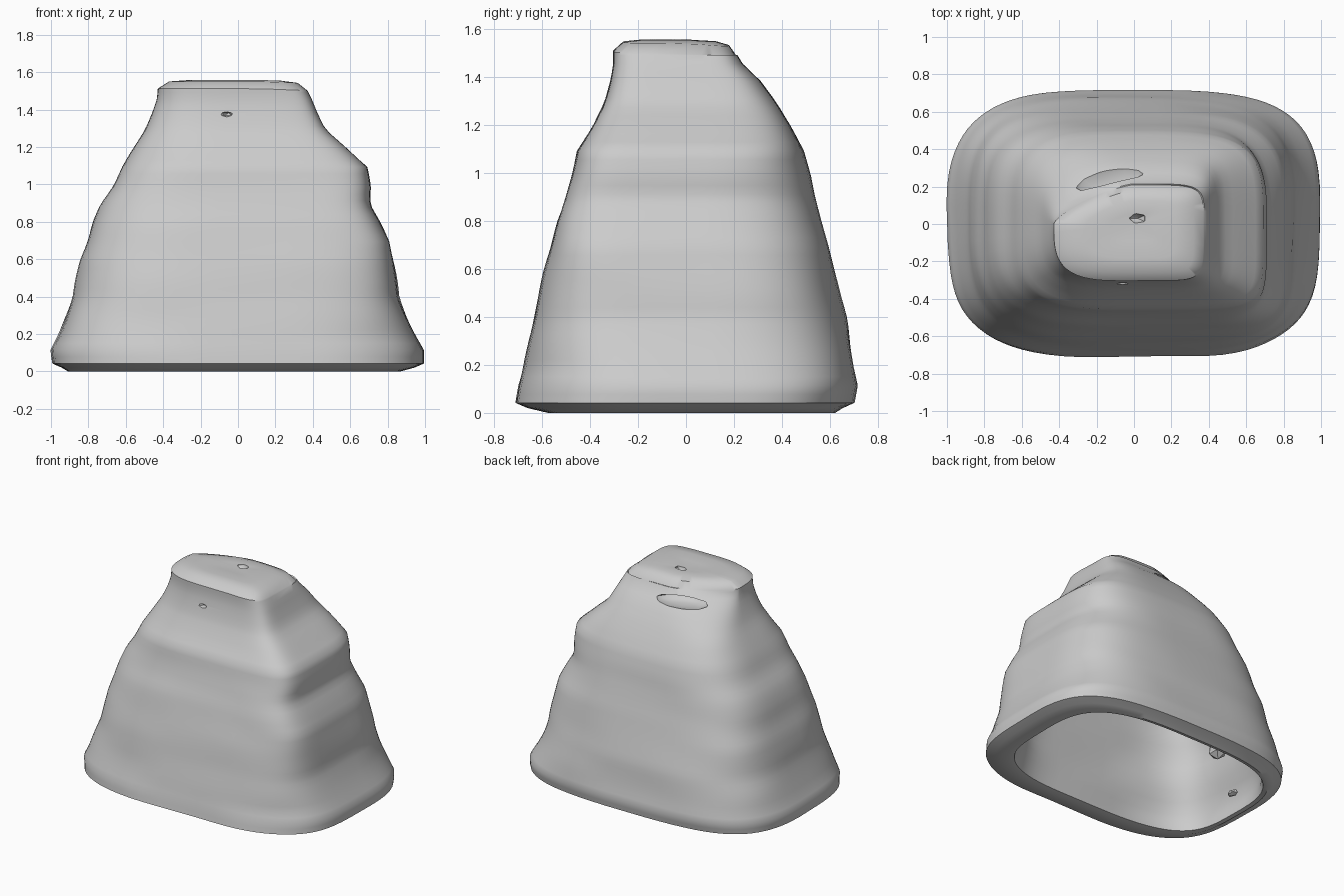
import bpy, bmesh, math
from mathutils import Vector, noise

cube = bpy.data.objects.get("Cube")
if cube:
    bpy.data.objects.remove(cube, do_unlink=True)

grey = bpy.data.materials.new("plain_grey")
grey.use_nodes = True
grey.diffuse_color = (0.6, 0.6, 0.6, 1)
bsdf = next(n for n in grey.node_tree.nodes if n.type == 'BSDF_PRINCIPLED')
bsdf.inputs["Base Color"].default_value = (0.6, 0.6, 0.6, 1)
bsdf.inputs["Roughness"].default_value = 0.8

SEG = 80
# height, then extents: -x, +x, -y, +y
LEVELS = [
    (0.05, 0.99, 0.99, 0.71, 0.70), (0.12, 1.00, 0.99, 0.70, 0.715),
    (0.20, 0.96, 0.95, 0.68, 0.70), (0.40, 0.885, 0.86, 0.635, 0.67),
    (0.60, 0.845, 0.83, 0.59, 0.62), (0.70, 0.81, 0.81, 0.565, 0.595),
    (0.80, 0.78, 0.76, 0.54, 0.565), (0.90, 0.74, 0.705, 0.505, 0.54),
    (1.00, 0.67, 0.71, 0.475, 0.52), (1.10, 0.62, 0.695, 0.455, 0.49),
    (1.20, 0.56, 0.585, 0.39, 0.44), (1.30, 0.50, 0.47, 0.34, 0.38),
    (1.40, 0.455, 0.42, 0.315, 0.305), (1.46, 0.435, 0.395, 0.305, 0.24),
    (1.51, 0.43, 0.37, 0.305, 0.21)]


def ramp(z, z0, z1, a, b):
    t = min(1, max(0, (z - z0) / (z1 - z0)))
    return a + (b - a) * t


def extents(z):
    z = min(max(z, LEVELS[0][0]), LEVELS[-1][0])
    for a, b in zip(LEVELS, LEVELS[1:]):
        if z <= b[0]:
            t = (z - a[0]) / (b[0] - a[0])
            return [p + (q - p) * t for p, q in zip(a[1:], b[1:])]


def section(z, height=None, inset=(0, 0, 0, 0), scale=1.0, wobble=0.012):
    """Rounded-box ring with its own corner sharpness in each quadrant."""
    h = z if height is None else height
    xl, xr, yf, yb = [e - i for e, i in zip(extents(z), inset)]
    pts = []
    for k in range(SEG):
        a = 2 * math.pi * (k + 0.5) / SEG
        c, s = math.cos(a), math.sin(a)
        if c > 0 and s < 0:
            n = ramp(z, 0.2, 0.9, 3.5, 6.5)
        elif c > 0:
            n = ramp(z, 1.0, 1.5, 3.5, 5.5)
        elif s > 0:
            n = ramp(z, 1.25, 1.5, 3.5, 1.35)
        else:
            n = 3.4
        x = (xr if c > 0 else xl) * math.copysign(abs(c) ** (2 / n), c)
        y = (yb if s > 0 else yf) * math.copysign(abs(s) ** (2 / n), s)
        w = 1 + wobble * noise.noise(Vector((x * 2.2, y * 2.2, h * 5)))
        pts.append(Vector((x * scale * w, y * scale * w, h)))
    return pts


def cap_ring(scale, rise):
    """Ring of the gently domed, backward-sloping top."""
    ring = section(1.51, scale=scale)
    for p in ring:
        p.z += rise - (0.1 * max(0, p.y) + 0.04 * max(0, p.x - 0.1)) * scale
    return ring


# Rings run from the cavity ceiling, down the inside, round the lip and up
rings = []
WALL = (0.11, 0.16, 0.18, 0.11)
for s in (0.35, 0.75):
    rings.append(section(1.33, 1.42 - 0.05 * s, WALL, s))
for i in range(18):
    rings.append(section(1.33 - 1.27 * i / 17, None, WALL, wobble=0.04))
rings.append(section(0.05, 0.014, WALL))
rings.append(section(0.05, 0.008, [w * 0.75 for w in WALL]))
rings.append(section(0.05, 0.028, [0.05] * 4))
for i in range(41):
    rings.append(section(0.05 + 1.45 * i / 40))
for s, rise in ((1.0, 0.01), (0.86, 0.048), (0.6, 0.056), (0.3, 0.052)):
    rings.append(cap_ring(s, rise))

# Hollow flared body
bm = bmesh.new()
loops = [[bm.verts.new(p) for p in r] for r in rings]
for lo, hi in zip(loops, loops[1:]):
    for k in range(SEG):
        j = (k + 1) % SEG
        bm.faces.new((lo[k], lo[j], hi[j], hi[k]))
for loop, z in ((loops[0], 1.425), (loops[-1], 1.555)):
    tip = bm.verts.new((0, 0, z))
    for k in range(SEG):
        bm.faces.new((loop[k], loop[(k + 1) % SEG], tip))
bmesh.ops.recalc_face_normals(bm, faces=bm.faces)
low = min(v.co.z for v in bm.verts)
for v in bm.verts:
    v.co.z -= low
mesh = bpy.data.meshes.new("hollow_body")
bm.to_mesh(mesh)
bm.free()
body = bpy.data.objects.new("hollow_body", mesh)
bpy.context.collection.objects.link(body)
mesh.materials.append(grey)


def rough_lump(name, loc, size, turn=0, detail=2):
    bpy.ops.mesh.primitive_ico_sphere_add(subdivisions=detail, radius=1, location=loc,
                                          rotation=(0, 0, turn))
    ob = bpy.context.object
    ob.name = name
    ob.scale = size
    ob.data.materials.append(grey)
    return ob


# Torn slit at the back and small nicks in the top and front
cutters = [
    rough_lump("slit_cutter", (-0.13, 0.23, 1.425), (0.19, 0.10, 0.035), 0.3),
    rough_lump("top_nick_cutter", (0.02, 0.03, 1.56), (0.05, 0.03, 0.04), 0, 1),
    rough_lump("front_nick_cutter", (-0.06, -0.325, 1.375), (0.035, 0.04, 0.015), 0, 1)]
bpy.context.view_layer.objects.active = body
for c in cutters:
    c.hide_render = True
    mod = body.modifiers.new(c.name, 'BOOLEAN')
    mod.operation = 'DIFFERENCE'
    mod.solver = 'EXACT'
    mod.object = c
    bpy.ops.object.modifier_apply(modifier=mod.name)
    bpy.data.objects.remove(c, do_unlink=True)

# Small lumps on the inner wall
knob = rough_lump("inner_knob", (-0.71, 0.04, 0.43), (0.06, 0.08, 0.08), 0, 1)
chip = rough_lump("inner_chip", (-0.79, 0.10, 0.09), (0.03, 0.05, 0.02), 0, 1)

bpy.ops.object.select_all(action='DESELECT')
body.select_set(True)
bpy.context.view_layer.objects.active = body
bpy.ops.object.shade_smooth_by_angle(angle=math.radians(40))
